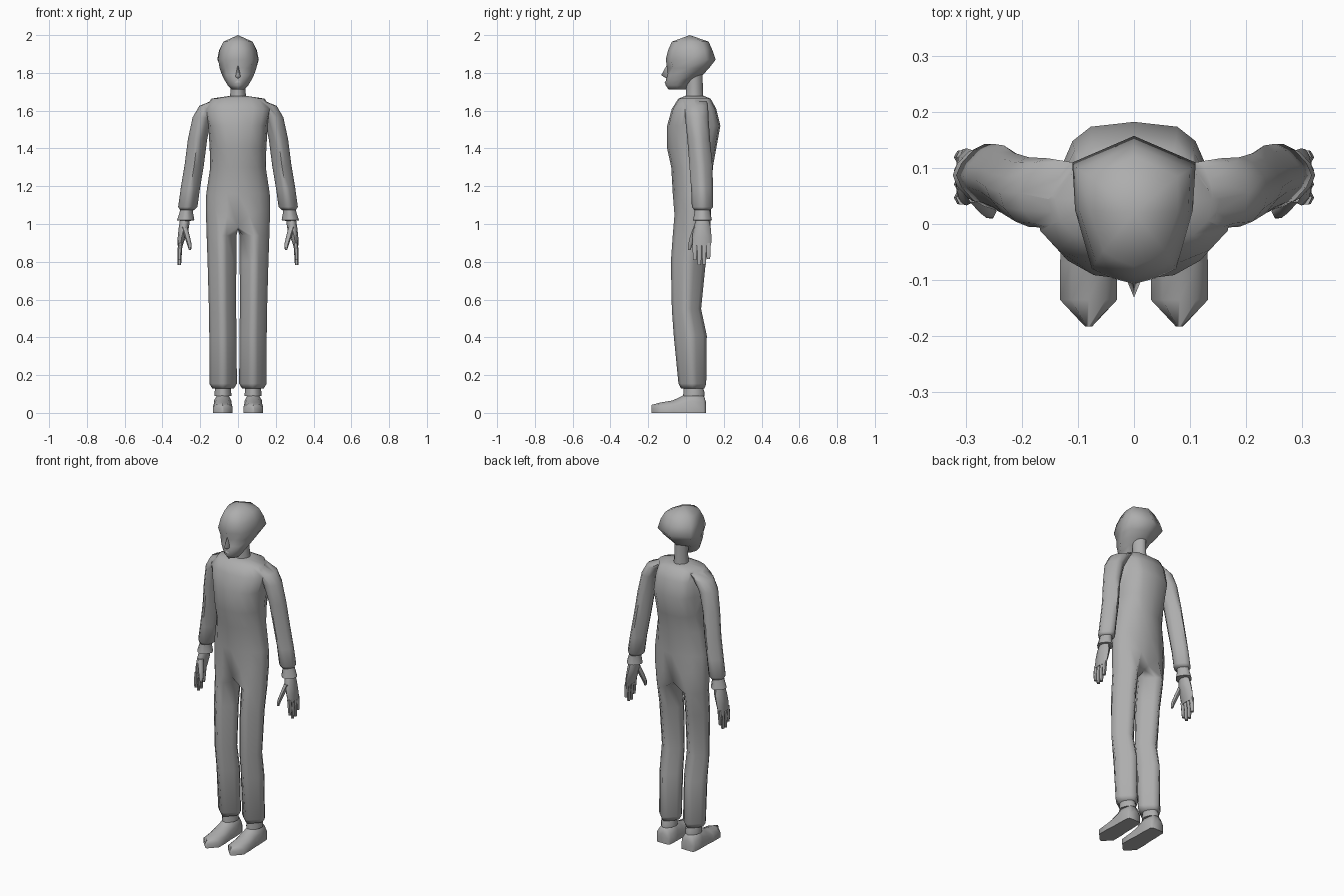
import bpy, bmesh, math

grey = bpy.data.materials.new("plain grey")
grey.diffuse_color = (0.42, 0.42, 0.42, 1)


def smooth(ob, angle):
    bpy.ops.object.select_all(action='DESELECT')
    ob.select_set(True)
    bpy.context.view_layer.objects.active = ob
    bpy.ops.object.shade_smooth_by_angle(angle=math.radians(angle))


def finish(name, verts, faces, mirror=True, angle=62):
    """Make an object, mirrored across x = 0 and welded at the centre line."""
    verts, faces = list(verts), list(faces)
    if mirror:
        n = len(verts)
        faces += [tuple(n + i for i in reversed(f)) for f in faces]
        verts += [(-x, y, z) for x, y, z in verts]
    me = bpy.data.meshes.new(name)
    me.from_pydata(verts, [], faces)
    bm = bmesh.new()
    bm.from_mesh(me)
    bmesh.ops.remove_doubles(bm, verts=bm.verts, dist=0.0002)
    bmesh.ops.recalc_face_normals(bm, faces=bm.faces)
    bm.to_mesh(me)
    bm.free()
    me.materials.append(grey)
    ob = bpy.data.objects.new(name, me)
    bpy.context.collection.objects.link(ob)
    smooth(ob, angle)
    return ob


def bridge(a, b, closed=True):
    """Quads between two index rings of the same length."""
    n = len(a)
    return [(a[i], a[(i + 1) % n], b[(i + 1) % n], b[i])
            for i in range(n if closed else n - 1)]


def loft(name, rings, mirror=True):
    """Closed rings of points skinned and capped at both ends."""
    n = len(rings[0])
    verts = [p for r in rings for p in r]
    ids = [list(range(i * n, i * n + n)) for i in range(len(rings))]
    faces = [f for a, b in zip(ids, ids[1:]) for f in bridge(a, b)]
    faces += [tuple(ids[0]), tuple(ids[-1])]
    return finish(name, verts, faces, mirror)


def power(v, p=0.8):
    return math.copysign(abs(v) ** p, v) if abs(v) > 1e-6 else 0.0


def tube(name, sections, n=12, mirror=True, p=1.0):
    """Level sections: x, y, z, x radius, y radius, and optional diamond power."""
    rings = []
    for x, y, z, rx, ry, *q in sections:
        e = q[0] if q else p
        angles = [2 * math.pi * k / n for k in range(n)]
        rings.append([(x + rx * power(math.cos(a), e),
                       y + ry * power(math.sin(a), e), z) for a in angles])
    return loft(name, rings, mirror)


# Suit: torso half rings (z, half width, front y, back y, dip at centre, back width, power)
torso = [(1.678, 0.045, -0.005, 0.095, 0, 1, 0.9), (1.664, 0.14, -0.04, 0.13, 0, 0.85, 0.8),
         (1.61, 0.178, -0.075, 0.16, 0, 0.72, 0.8), (1.52, 0.157, -0.10, 0.182, 0, 0.85, 0.82),
         (1.40, 0.15, -0.10, 0.16, 0, 0.87, 0.95), (1.30, 0.147, -0.078, 0.142, 0, 1, 1.05),
         (1.16, 0.168, -0.07, 0.138, 0, 1, 1.12), (1.07, 0.17, -0.07, 0.14, 0.085, 1, 1.12)]
verts, faces, last = [], [], None
for z, rx, yf, yb, dip, back, p in torso:
    ids = list(range(len(verts), len(verts) + 9))
    for k in range(9):
        a = math.radians(-90 + 22.5 * k)
        boxy = k > 4 and back < 1
        c = power(max(math.cos(a), 0), p - 0.25 if boxy else p) if 0 < k < 8 else 0
        s = power(math.sin(a), min(p, 0.8) if boxy else p)
        if dip and k in (0, 8):
            s *= 0.82
        verts.append((rx * c * (back if boxy else 1),
                      (yf + yb) / 2 + (yb - yf) / 2 * s,
                      z - dip * (1 - min(1, c * 2.2))))
    if last:
        faces += bridge(last, ids, False)
    else:
        verts.append((0, 0.045, z))
        faces += [(9, ids[k], ids[k + 1]) for k in range(8)]
    last = ids

# Crotch points close the torso ring, then trouser legs with ridged sections continue down
for y in (0.09, 0.035, -0.025):
    last = last + [len(verts)]
    verts.append((0, y, 0.972))
legs = [(0.94, 0.087, 0.079, -0.07, 0.13), (0.80, 0.085, 0.076, -0.08, 0.105),
        (0.55, 0.082, 0.072, -0.075, 0.08), (0.41, 0.08, 0.072, -0.065, 0.11),
        (0.155, 0.079, 0.073, -0.04, 0.107), (0.13, 0.079, 0.058, -0.027, 0.098)]
for z, cx, rx, yf, yb in legs:
    ids = list(range(len(verts), len(verts) + 12))
    for k in range(12):
        a = math.radians(-120 + 30 * k)
        verts.append((cx + rx * power(math.cos(a), 1.6),
                      (yf + yb) / 2 + (yb - yf) / 2 * power(math.sin(a), 1.6), z))
    faces += bridge(last, ids)
    last = ids
faces.append(tuple(last))
suit = finish("suit", verts, faces, True, 85)

# Sleeves, joined to the torso at the shoulder
sleeves = tube("sleeves", [
    (0.11, 0.05, 1.652, 0.03, 0.06, 1.0), (0.153, 0.055, 1.625, 0.052, 0.062, 1.0),
    (0.188, 0.057, 1.565, 0.052, 0.062, 1.15), (0.214, 0.067, 1.45, 0.051, 0.06, 1.4),
    (0.232, 0.079, 1.31, 0.051, 0.061, 1.5), (0.252, 0.085, 1.19, 0.051, 0.058, 1.5),
    (0.266, 0.087, 1.09, 0.051, 0.056, 1.4), (0.269, 0.087, 1.075, 0.038, 0.044, 1.3)])
join = suit.modifiers.new("join", 'BOOLEAN')
join.operation, join.solver, join.object = 'UNION', 'EXACT', sleeves
bpy.context.view_layer.objects.active = suit
bpy.ops.object.modifier_apply(modifier="join")
bpy.data.objects.remove(sleeves)
smooth(suit, 85)

tube("cuffs", [(0.270, 0.087, 1.08, 0.034, 0.040), (0.274, 0.087, 1.06, 0.036, 0.042),
               (0.277, 0.087, 1.02, 0.046, 0.05), (0.278, 0.087, 1.017, 0.028, 0.035)], p=1.3)

# Hands: palm, four fingers and a thumb
tube("palms", [(0.280, 0.087, 1.03, 0.026, 0.032), (0.287, 0.085, 0.98, 0.027, 0.046),
               (0.298, 0.084, 0.93, 0.021, 0.051), (0.306, 0.084, 0.885, 0.013, 0.049)], 8)
for i, (y, tip) in enumerate([(0.047, 0.81), (0.071, 0.783), (0.096, 0.785), (0.119, 0.815)]):
    tube("fingers_%d" % (i + 1), [(0.305, y, 0.90, 0.012, 0.014),
                                  (0.309, y, 0.85, 0.012, 0.013),
                                  (0.310, y, tip, 0.009, 0.010)], 6)
tube("thumbs", [(0.284, 0.055, 0.985, 0.017, 0.018), (0.268, 0.035, 0.93, 0.014, 0.017),
                (0.257, 0.022, 0.89, 0.012, 0.013), (0.254, 0.017, 0.862, 0.006, 0.008)], 6)

# Shoes: sections from heel to pointed toe (y, half width, height)
shoe = [(0.105, 0.036, 0.06), (0.092, 0.044, 0.10), (0.03, 0.047, 0.115),
        (-0.02, 0.047, 0.09), (-0.07, 0.051, 0.066), (-0.135, 0.051, 0.055),
        (-0.183, 0.006, 0.042)]
outline = [(-1, 0), (1, 0), (1, 0.55), (0.6, 0.85), (0, 1), (-0.6, 0.85), (-1, 0.55)]
loft("shoes", [[(0.081 + w * u, y, h * v) for u, v in outline] for y, w, h in shoe])
tube("ankles", [(0.08, 0.042, 0.09, 0.045, 0.057), (0.08, 0.042, 0.11, 0.044, 0.056),
                (0.08, 0.038, 0.14, 0.040, 0.05)], p=1.2)

# Neck
tube("neck", [(0, 0.045, 1.67, 0.043, 0.047), (0, 0.045, 1.72, 0.038, 0.044),
              (0, 0.043, 1.80, 0.04, 0.045)], 12, False, 1.2)

# Head: z, front y, back y, front/middle/back half widths, eye socket depth
skull = [(1.712, -0.092, 0.0, 0.026, 0.034, 0.022, 0), (1.735, -0.108, 0.012, 0.036, 0.055, 0.04, 0),
         (1.765, -0.105, 0.045, 0.05, 0.073, 0.05, 0), (1.79, -0.102, 0.09, 0.06, 0.085, 0.062, 0),
         (1.825, -0.100, 0.122, 0.067, 0.097, 0.086, 0.014), (1.87, -0.107, 0.157, 0.075, 0.105, 0.11, 0),
         (1.92, -0.095, 0.14, 0.068, 0.097, 0.10, 0), (1.965, -0.075, 0.12, 0.055, 0.078, 0.078, 0)]
verts, faces, last = [], [], None
for z, yf, yb, wf, wm, wb, eye in skull:
    ids = list(range(len(verts), len(verts) + 6))
    verts += [(0, yf, z), (wf * 0.5, yf + 0.010 + eye, z), (wf, yf + 0.027 + eye * 0.3, z),
              (wm, (yf + yb) / 2, z), (wb, yb - (yb - yf) * 0.18, z), (0, yb, z)]
    faces += bridge(last, ids, False) if last else [tuple(ids)]
    last = ids
verts.append((0, 0.02, 2.0))
faces += [(last[k], last[k + 1], len(verts) - 1) for k in range(5)]
finish("head", verts, faces)

# Nose and lips
finish("nose", [(0, -0.100, 1.845), (0, -0.131, 1.788), (0, -0.10, 1.768),
                (0.015, -0.095, 1.778)], [(0, 1, 3), (1, 2, 3)], True, 100)
finish("lips", [(0, -0.104, 1.762), (0, -0.113, 1.75), (0, -0.105, 1.736),
                (0.022, -0.095, 1.75)], [(0, 1, 3), (1, 2, 3)], True, 100)
